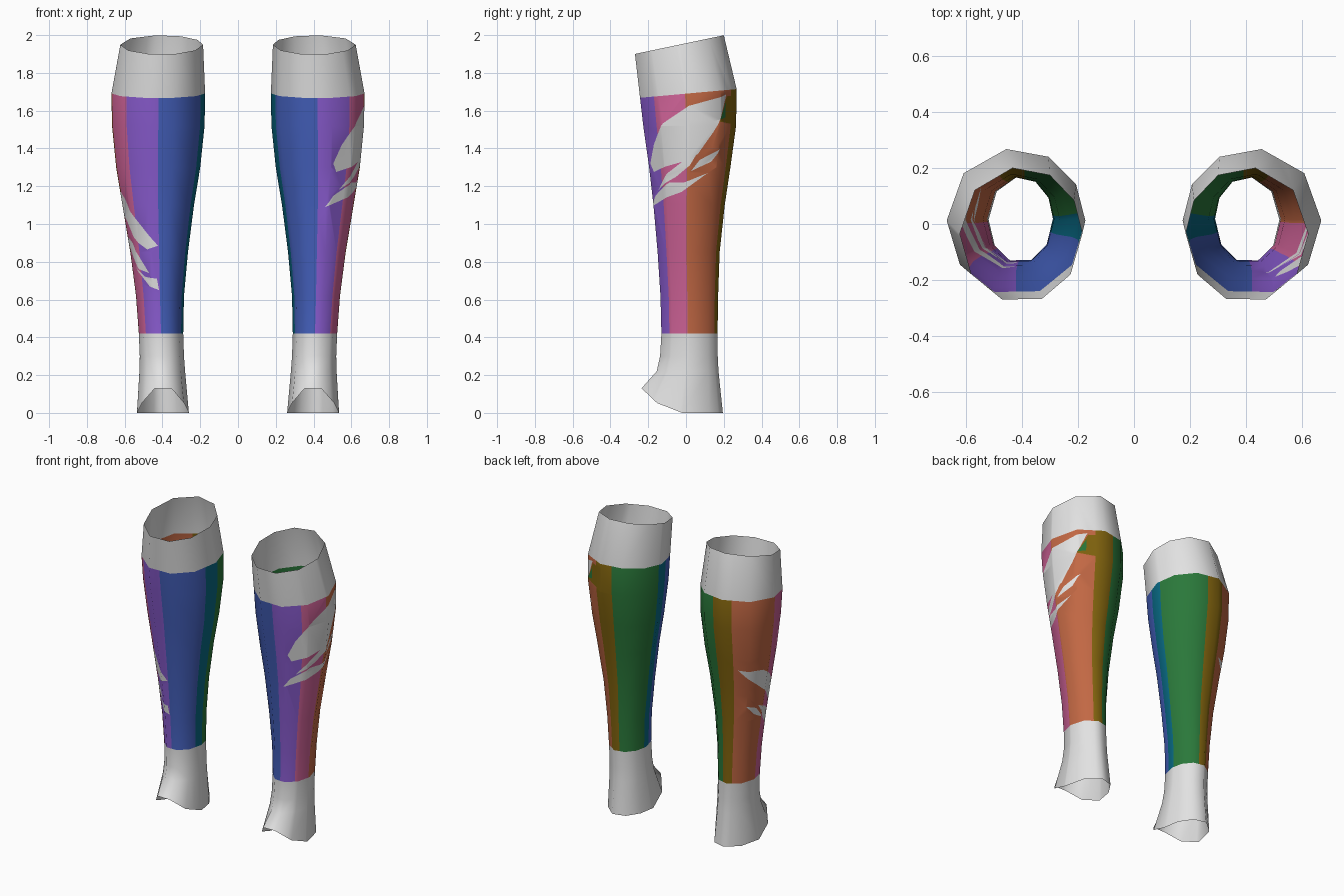
import bpy, bmesh
from math import sin, cos, radians
from mathutils import Vector

cube = bpy.data.objects.get("Cube")
if cube:
    bpy.data.objects.remove(cube)


# Materials from 0-255 display colours
def material(name, *rgb):
    lin = [((c / 255 + 0.055) / 1.055) ** 2.4 for c in rgb] + [1]
    m = bpy.data.materials.new(name)
    m.use_nodes = True
    m.diffuse_color = lin
    m.node_tree.nodes["Principled BSDF"].inputs["Base Color"].default_value = lin
    return m


WHITE, BLUE, PURPLE, PINK, ORANGE, OLIVE, GREEN, TEAL = range(8)
materials = [
    material("white", 226, 226, 226), material("blue", 68, 96, 188),
    material("purple", 138, 92, 208), material("pink", 208, 99, 152),
    material("orange", 194, 104, 68), material("olive", 130, 100, 14),
    material("green", 42, 120, 58), material("teal", 8, 104, 130)]

# Corner angles of the ten-sided section; 0 is the outer side, -90 the front
CORNERS = [-180, -144, -110, -72, -36, 0, 41, 82, 118, 150, 180]
# Upper limit of each coloured sector
SECTORS = [(-162, TEAL), (-90, BLUE), (-45, PURPLE), (-4, PINK),
           (68, ORANGE), (100, OLIVE), (175, GREEN), (181, TEAL)]
SLEEVE_LOW, SLEEVE_TOP = 0.42, 1.69

# Rings: height, tilt, inner x, outer x, front y, back y
RINGS = [
    (0.00, 0, 0.26, 0.535, -0.235, 0.195),
    (0.22, 0, 0.28, 0.522, -0.155, 0.172),
    (0.30, 0, 0.286, 0.52, -0.137, 0.168),
    (0.42, 0, 0.29, 0.525, -0.13, 0.167),
    (0.62, 0, 0.286, 0.54, -0.135, 0.17),
    (0.85, 0, 0.265, 0.57, -0.15, 0.178),
    (1.10, 0, 0.233, 0.612, -0.172, 0.205),
    (1.30, 0, 0.20, 0.645, -0.195, 0.235),
    (1.52, 0, 0.177, 0.667, -0.226, 0.265),
    (1.69, 0.09, 0.174, 0.67, -0.243, 0.268),
    (1.957, 0.21, 0.185, 0.623, -0.27, 0.20)]


def corner(ring, angle):
    v, tilt, xin, xout, yf, yb = ring
    a = radians(angle)
    s = sin(a) / (0.95 if angle < 0 else 0.99)
    x = (xin + xout) / 2 + (xout - xin) / 2 * cos(a)
    y = (yf + yb) / 2 + (yb - yf) / 2 * s
    z = v + tilt * y
    if v == 0:  # instep arch of the lower rim
        z = max(0, 0.13 - 0.95 * (y + 0.235))
    return Vector((x, y, z))


def span(values, t):
    """Index and fraction of t in a rising list."""
    i = max(k for k in range(len(values) - 1) if k == 0 or values[k] <= t + 1e-6)
    return i, (t - values[i]) / (values[i + 1] - values[i])


def wrap(angle, height):
    """Map the unrolled sleeve onto the leg shape."""
    i, f = span(CORNERS, angle)
    j, g = span([r[0] for r in RINGS], height)
    low, high = (corner(r, CORNERS[i]).lerp(corner(r, CORNERS[i + 1]), f)
                 for r in RINGS[j:j + 2])
    return low.lerp(high, g)


def inside(poly, x, y):
    hit = False
    for (ax, ay), (bx, by) in zip(poly, poly[1:] + poly[:1]):
        if (ay > y) != (by > y) and x < ax + (y - ay) * (bx - ax) / (by - ay):
            hit = not hit
    return hit


def cut(bm, p, q):
    """Cut the unrolled faces along one segment."""
    lo = [min(a, b) - 1e-4 for a, b in zip(p, q)]
    hi = [max(a, b) + 1e-4 for a, b in zip(p, q)]
    faces = [f for f in bm.faces if all(
        min(v.co[k] for v in f.verts) <= hi[k] and
        max(v.co[k] for v in f.verts) >= lo[k] for k in (0, 1))]
    geom = set(faces)
    for f in faces:
        geom.update(f.edges, f.verts)
    d = (q[0] - p[0], q[1] - p[1])
    bmesh.ops.bisect_plane(bm, geom=list(geom), dist=1e-5, plane_co=(*p, 0),
                           plane_no=Vector((-d[1], d[0], 0)).normalized())


def build_sleeve(name, patches, mirrored):
    bm = bmesh.new()
    # Unrolled grid of angle and height
    columns = sorted(set(CORNERS + [s[0] for s in SECTORS[:-1]]))
    grid = [[bm.verts.new((a, r[0], 0)) for a in columns] for r in RINGS]
    for low, high in zip(grid, grid[1:]):
        for k in range(len(columns) - 1):
            bm.faces.new((low[k], low[k + 1], high[k + 1], high[k]))
    # Patch outlines
    for _, poly in patches:
        for p, q in zip(poly, poly[1:] + poly[:1]):
            cut(bm, p, q)
    # Colour by band, patch or sector
    for f in bm.faces:
        c = f.calc_center_median()
        f.smooth = True
        f.material_index = WHITE
        if SLEEVE_LOW < c.y < SLEEVE_TOP:
            f.material_index = next(m for lim, m in SECTORS if c.x < lim)
            for m, poly in patches:
                if inside(poly, c.x, c.y):
                    f.material_index = m
    # Roll up and close the seam
    for v in bm.verts:
        v.co = wrap(v.co.x, v.co.y)
        if mirrored:
            v.co.x *= -1
    if mirrored:
        bmesh.ops.reverse_faces(bm, faces=bm.faces[:])
    bmesh.ops.remove_doubles(bm, verts=bm.verts[:], dist=1e-5)
    mesh = bpy.data.meshes.new(name)
    bm.to_mesh(mesh)
    bm.free()
    for m in materials:
        mesh.materials.append(m)
    bpy.context.collection.objects.link(bpy.data.objects.new(name, mesh))


# Patches as (angle, height) outlines
left_patches = [
    (OLIVE, [(40, 1.54), (68, 1.53), (68, 1.66), (57, 1.66)]),
    (GREEN, [(41, 1.55), (54, 1.56), (55, 1.63)]),
    (WHITE, [(56, 1.67), (0, 1.625), (-33, 1.535), (-55, 1.42), (-68, 1.32),
             (-62, 1.275), (-10, 1.33), (12, 1.37), (32, 1.485), (45, 1.58)]),
    (WHITE, [(-78, 1.09), (-64, 1.15), (-30, 1.22), (-8, 1.22), (28, 1.27),
             (-12, 1.17)]),
    (WHITE, [(-55, 1.18), (-32, 1.27), (15, 1.4), (0, 1.31), (-20, 1.25)]),
    (WHITE, [(2, 1.28), (15, 1.34), (46, 1.4), (32, 1.33)])]
right_patches = [
    (WHITE, [(60, 1.22), (10, 1.2), (-20, 1.13), (-45, 1.03), (-62, 0.97),
             (-88, 0.885), (-65, 0.865), (-45, 0.9), (-10, 1.02), (20, 1.1),
             (45, 1.17)]),
    (WHITE, [(42, 0.96), (15, 0.93), (-5, 0.85), (20, 0.89)]),
    (WHITE, [(12, 0.95), (-25, 0.9), (-50, 0.8), (-66, 0.74), (-40, 0.76),
             (-15, 0.83)]),
    (WHITE, [(-25, 0.78), (-55, 0.72), (-84, 0.71), (-88, 0.65), (-65, 0.67)])]

build_sleeve("left_leg_sleeve", left_patches, False)
build_sleeve("right_leg_sleeve", right_patches, True)
